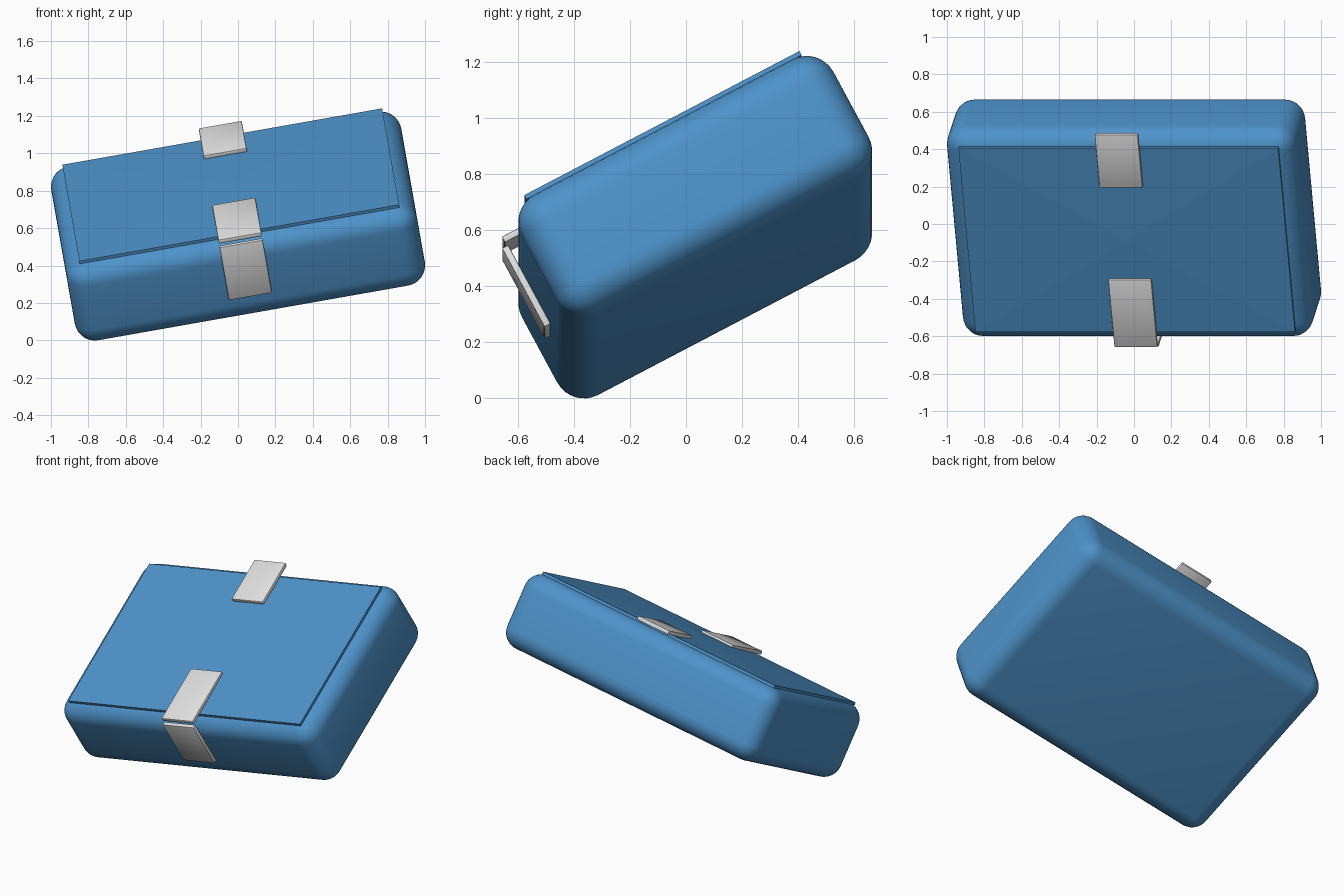
import bpy, bmesh, math
from mathutils import Matrix, Euler, Vector

if "Cube" in bpy.data.objects:
    bpy.data.objects.remove(bpy.data.objects["Cube"])

# Shared pose of the tilted case
POSE = Matrix.Translation((0, 0.0325, 0.612)) @ Euler(
    (math.radians(28), math.radians(-10), 0)).to_matrix().to_4x4()


def material(name, rgb):
    m = bpy.data.materials.new(name)
    m.diffuse_color = (*rgb, 1)
    m.use_nodes = True
    m.node_tree.nodes["Principled BSDF"].inputs["Base Color"].default_value = m.diffuse_color
    return m


blue = material("blue_shell", (0.076, 0.29, 0.59))
grey = material("pale_grey_clip", (0.75, 0.75, 0.75))


def box(name, lo, hi, mat, radius=0.0, segments=1, crown=0.0):
    """Box between two corners in case space, optionally rounded or crowned."""
    lo, hi = Vector(lo), Vector(hi)
    size, mid = hi - lo, (lo + hi) / 2
    bm = bmesh.new()
    bmesh.ops.create_cube(bm, size=1)
    for v in bm.verts:
        v.co = Vector(v.co[i] * size[i] + mid[i] for i in range(3))
    if crown:
        bm.normal_update()
        top = [f for f in bm.faces if f.normal.z > 0.9]
        for v in bmesh.ops.poke(bm, faces=top)["verts"]:
            v.co.z += crown
    if radius:
        bmesh.ops.bevel(bm, geom=bm.edges[:], offset=radius, segments=segments,
                        profile=0.5, affect='EDGES')
    me = bpy.data.meshes.new(name)
    bm.to_mesh(me)
    bm.free()
    ob = bpy.data.objects.new(name, me)
    bpy.context.collection.objects.link(ob)
    me.materials.append(mat)
    ob.matrix_world = POSE
    if radius:
        bpy.ops.object.select_all(action='DESELECT')
        ob.select_set(True)
        bpy.context.view_layer.objects.active = ob
        bpy.ops.object.shade_smooth_by_angle(angle=math.radians(40))
    return ob


# Rounded case body
box("case_body", (-0.95, -0.631, -0.244), (0.95, 0.631, 0.241), blue, 0.11, 8)

# Thin lid with a very slight crown
box("lid_panel", (-0.868, -0.557, 0.236), (0.868, 0.557, 0.253), blue, crown=0.012)

# Clips: two plates on the lid and one on the front
w = 0.117
box("back_clip", (-w, 0.33, 0.253), (w, 0.65, 0.279), grey, 0.006, 2)
box("front_clip_top", (-w, -0.637, 0.25), (w, -0.23, 0.275), grey, 0.006, 2)
box("front_clip_face", (-w, -0.656, -0.087), (w, -0.63, 0.238), grey, 0.006, 2)
